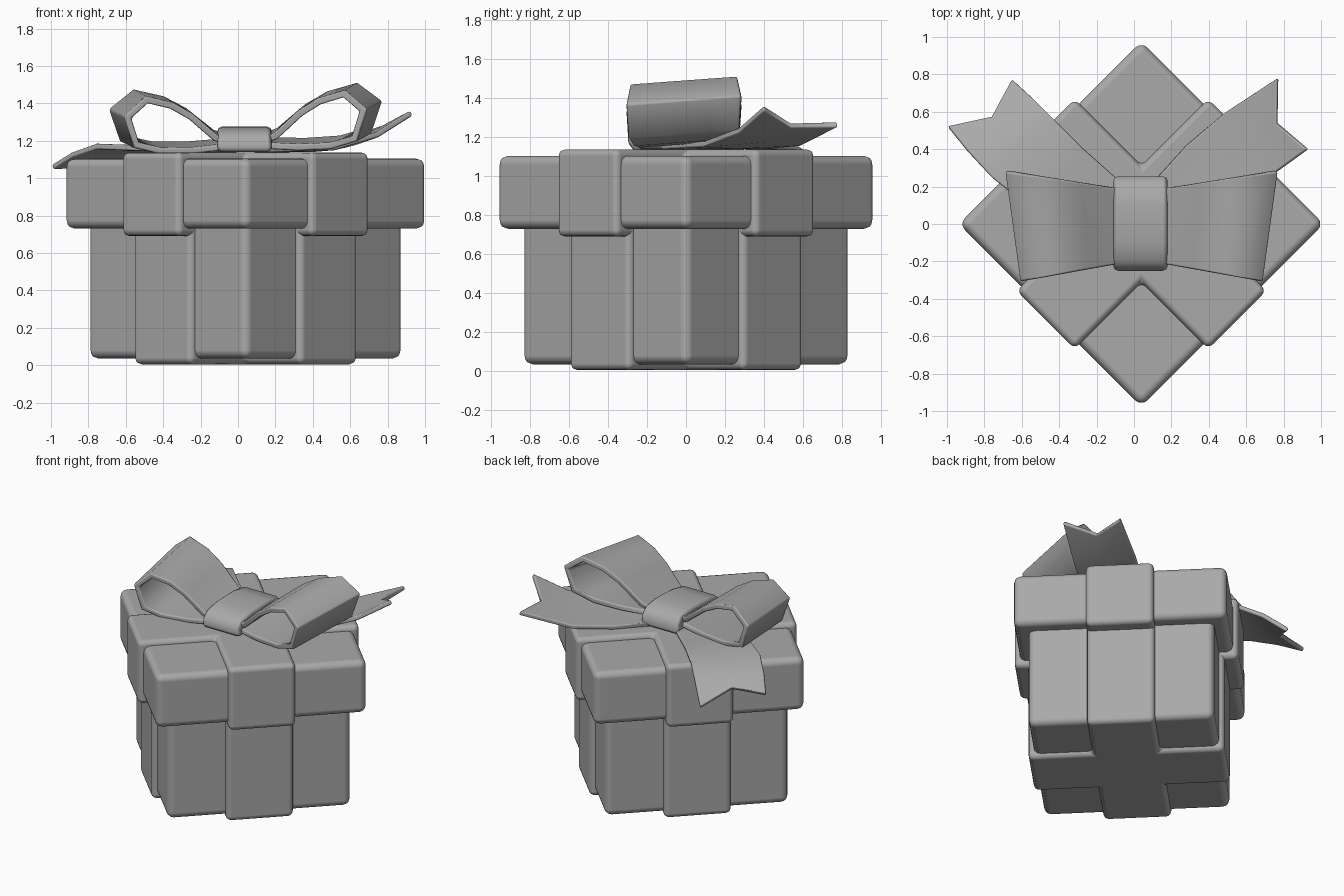
import bpy
import bmesh
from math import radians
from mathutils import Matrix

cube = bpy.data.objects.get("Cube")
if cube:
    bpy.data.objects.remove(cube, do_unlink=True)

CX = 0.04  # box centre along x
GREY = (0.4, 0.4, 0.4, 1)
grey = bpy.data.materials.new("soft_grey")
grey.use_nodes = True
grey.diffuse_color = GREY
grey.node_tree.nodes["Principled BSDF"].inputs["Base Color"].default_value = GREY


def finish(name, bm, bevel, segments=3, thickness=0):
    """Turn a bmesh into a smooth object with softened edges."""
    bmesh.ops.recalc_face_normals(bm, faces=bm.faces)
    for f in bm.faces:
        f.smooth = True
    mesh = bpy.data.meshes.new(name)
    bm.to_mesh(mesh)
    bm.free()
    mesh.materials.append(grey)
    ob = bpy.data.objects.new(name, mesh)
    bpy.context.collection.objects.link(ob)
    if thickness:
        sol = ob.modifiers.new("Thickness", "SOLIDIFY")
        sol.thickness = thickness
        sol.offset = 0
        sol.use_even_offset = True
    bev = ob.modifiers.new("Soft edges", "BEVEL")
    bev.width = bevel
    bev.segments = segments
    bev.limit_method = "ANGLE"
    bev.angle_limit = radians(65)
    bev.harden_normals = True
    return ob


def prism(name, outline, z0, z1, bevel):
    """Extrude a plan outline upwards, turned 45 degrees."""
    bm = bmesh.new()
    face = bm.faces.new([bm.verts.new((x, y, z0)) for x, y in outline])
    new = bmesh.ops.extrude_face_region(bm, geom=[face])["geom"]
    top = [v for v in new if isinstance(v, bmesh.types.BMVert)]
    bmesh.ops.translate(bm, verts=top, vec=(0, 0, z1 - z0))
    turn = Matrix.Translation((CX, 0, 0)) @ Matrix.Rotation(radians(45), 4, "Z")
    bmesh.ops.transform(bm, matrix=turn, verts=bm.verts)
    return finish(name, bm, bevel)


def square(h):
    return [(-h, -h), (h, -h), (h, h), (-h, h)]


def cross(h, w):
    arm = [(w, -h), (w, -w), (h, -w)]
    pts = []
    for _ in range(4):
        pts += arm
        arm = [(-y, x) for x, y in arm]
    return pts


def loft(name, rows, closed, bevel, thickness=0, caps=False):
    """Join equal rows of points with quads."""
    bm = bmesh.new()
    vs = [[bm.verts.new(p) for p in row] for row in rows]
    n = len(rows[0])
    for a, b in zip(vs, vs[1:]):
        for i in range(n if closed else n - 1):
            j = (i + 1) % n
            bm.faces.new((a[i], a[j], b[j], b[i]))
    if caps:
        bm.faces.new(vs[0])
        bm.faces.new(vs[-1])
    return finish(name, bm, bevel, 2, thickness)


# Box, lid and the crossing ribbon wraps
prism("box", square(0.60), 0.035, 1.0, 0.045)
prism("box_ribbon", cross(0.635, 0.22), 0.005, 0.76, 0.035)
prism("lid", square(0.69), 0.73, 1.105, 0.045)
prism("lid_ribbon", cross(0.725, 0.22), 0.69, 1.138, 0.035)

# Bow loops: closed profiles, flared outwards and tilted a little
LOOP = [(0.08, 1.20), (0.17, 1.235), (0.31, 1.355), (0.42, 1.418), (0.56, 1.455),
        (0.67, 1.365), (0.62, 1.215), (0.48, 1.178), (0.30, 1.173), (0.15, 1.183)]
for side, label in ((1, "left"), (-1, "right")):
    rows = []
    for t in (-1, -0.5, 0, 0.5, 1):
        row = []
        for r, z in LOOP:
            y = t * (0.18 + 0.17 * r) - 0.01
            x = side * r * (1 + 0.06 * t)
            row.append((CX + x, y, z + 0.07 * y + 0.03 * x))
        rows.append(row)
    loft(label + "_bow_loop", rows, True, 0.012, 0.036)

# Knot: arched block across the middle
KNOT = [(-0.25, 1.14), (-0.25, 1.205), (-0.20, 1.25), (-0.1, 1.27), (0.0, 1.276),
        (0.1, 1.276), (0.205, 1.26), (0.255, 1.215), (0.255, 1.14)]
loft("bow_knot", [[(x, y, z) for y, z in KNOT] for x in (-0.11, 0.18)],
     True, 0.025, caps=True)

# Ribbon tails: outer edge, middle and inner edge, ending in a notch
left_tail = [
    [(0.15, -0.14, 1.152), (0.12, 0.03, 1.152), (0.08, 0.20, 1.152)],
    [(0.52, 0.09, 1.165), (0.40, 0.26, 1.155), (0.28, 0.42, 1.155)],
    [(0.75, 0.27, 1.235), (0.62, 0.42, 1.19), (0.48, 0.59, 1.17)],
    [(0.93, 0.40, 1.35), (0.765, 0.54, 1.26), (0.77, 0.78, 1.265)],
]
right_tail = [
    [(-0.12, -0.14, 1.152), (-0.06, 0.03, 1.152), (0.0, 0.16, 1.152)],
    [(-0.50, 0.04, 1.16), (-0.38, 0.22, 1.155), (-0.27, 0.40, 1.155)],
    [(-0.76, 0.25, 1.17), (-0.61, 0.41, 1.16), (-0.43, 0.56, 1.15)],
    [(-0.89, 0.39, 1.125), (-0.70, 0.51, 1.105), (-0.53, 0.66, 1.085)],
    [(-0.995, 0.52, 1.06), (-0.76, 0.57, 1.06), (-0.65, 0.77, 0.97)],
]
for label, rows in (("left", left_tail), ("right", right_tail)):
    loft(label + "_ribbon_tail", rows, False, 0.01, 0.03)
